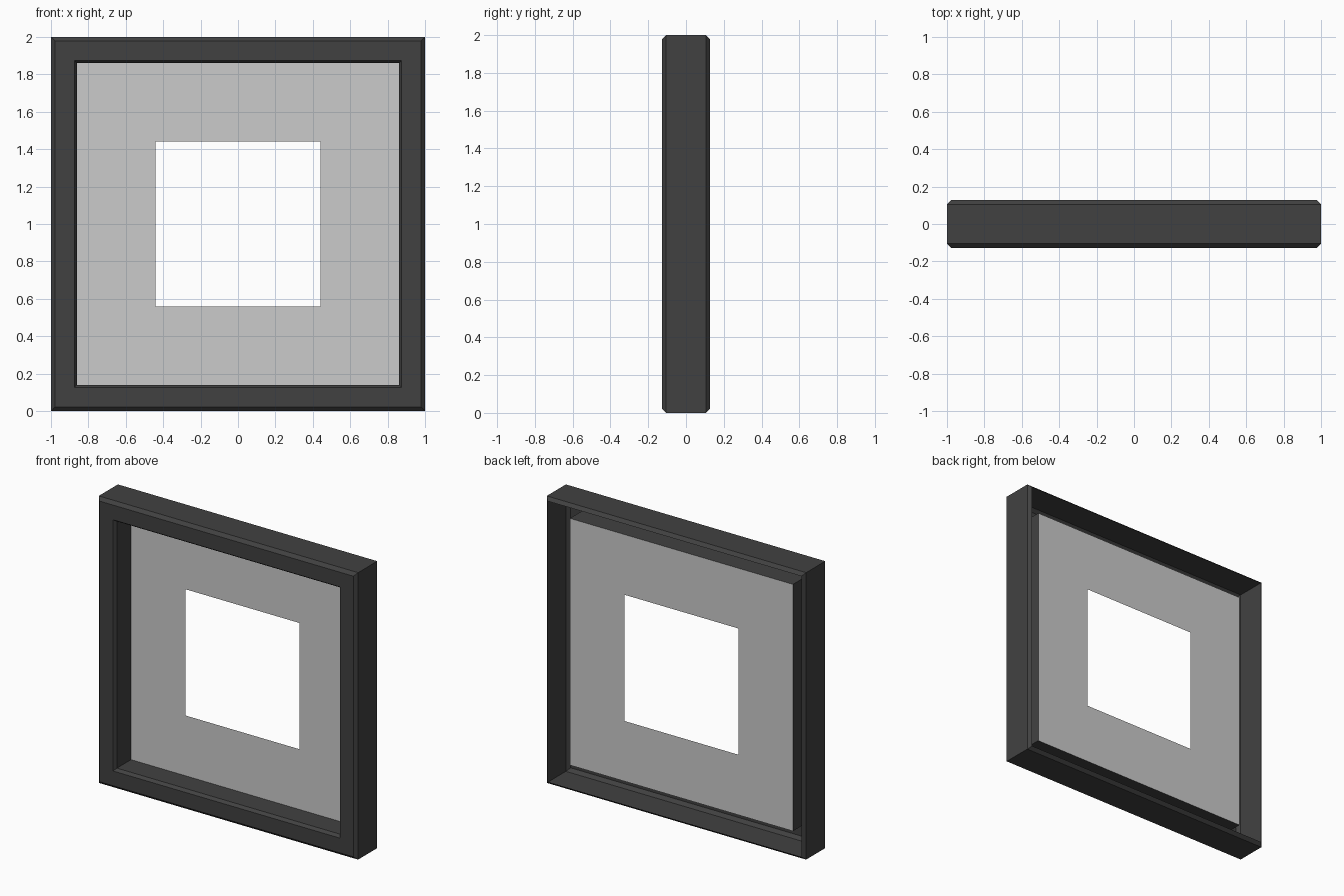
import bpy

if "Cube" in bpy.data.objects:
    bpy.data.objects.remove(bpy.data.objects["Cube"])


def material(name, value):
    mat = bpy.data.materials.new(name)
    mat.diffuse_color = (value, value, value, 1)
    mat.use_nodes = True
    mat.node_tree.nodes["Principled BSDF"].inputs["Base Color"].default_value = mat.diffuse_color
    return mat


def square_sweep(name, profile, mat):
    """Sweep a (half size, y) profile around a square, leaving both ends open."""
    signs = [(-1, -1), (1, -1), (1, 1), (-1, 1)]
    verts = [(sx * r, y, 1 + sz * r) for r, y in profile for sx, sz in signs]
    faces = []
    for i in range(len(profile) - 1):
        for k in range(4):
            n = (k + 1) % 4
            faces.append((i * 4 + k, i * 4 + n, i * 4 + 4 + n, i * 4 + 4 + k))
    mesh = bpy.data.meshes.new(name)
    mesh.from_pydata(verts, [], faces)
    mesh.materials.append(mat)
    obj = bpy.data.objects.new(name, mesh)
    bpy.context.collection.objects.link(obj)
    return obj


charcoal = material("charcoal", 0.053)
light_grey = material("light grey", 0.60)

D = 0.127    # half depth
C = 0.022    # edge chamfer
INNER = 0.86  # half size of the opening
BOARD_Y = 0.05

# Hollow frame: back rim, outer wall, front face, then the inner reveal
square_sweep("frame", [
    (1 - C, D), (1, D - C), (1, C - D), (1 - C, -D),
    (INNER + C * 0.7, -D), (INNER, C - D), (INNER, BOARD_Y),
], charcoal)

# Flat mount board with a square window
square_sweep("mount_board", [(INNER, BOARD_Y), (0.44, BOARD_Y)], light_grey)
